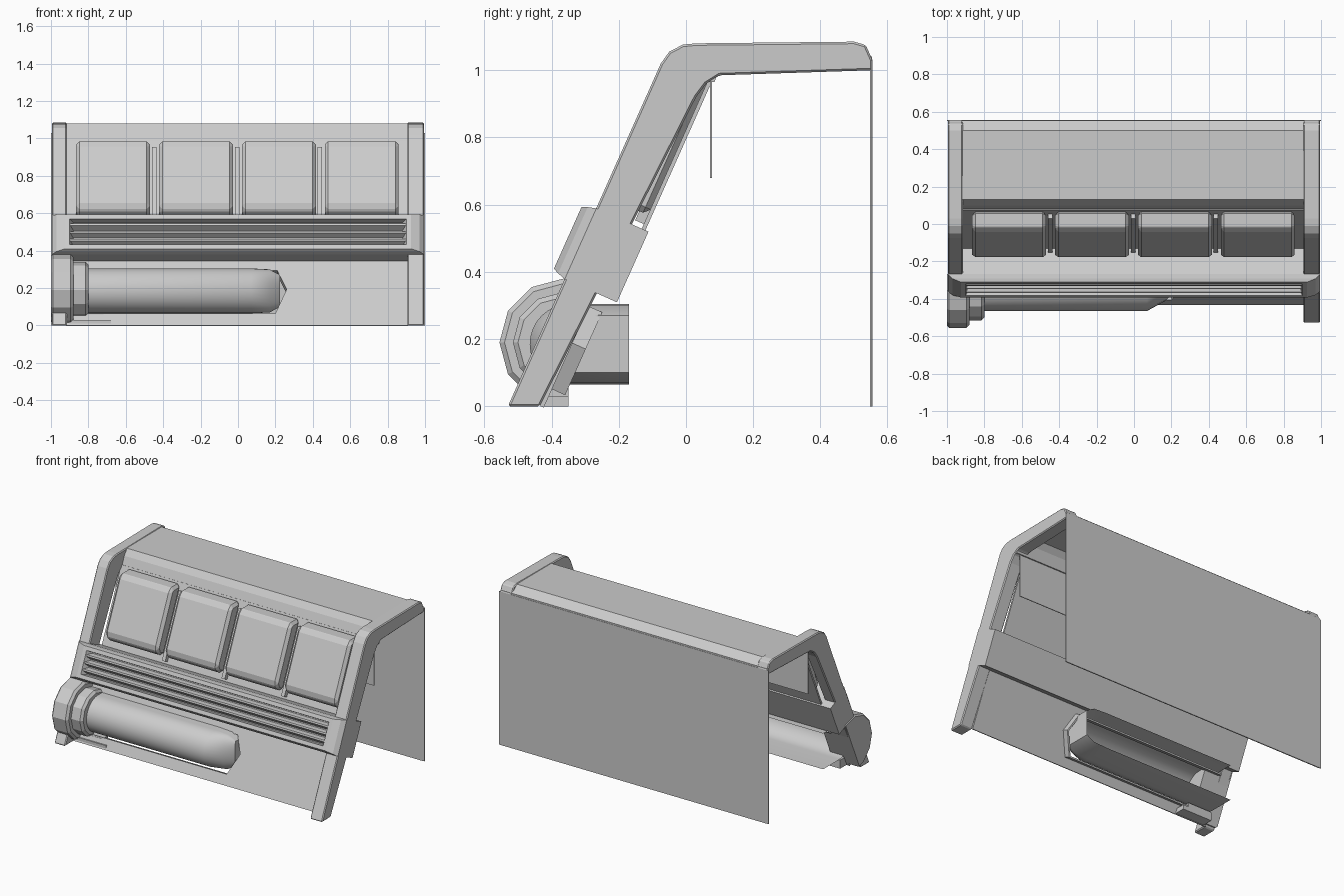
import bpy, bmesh, math
from mathutils import Vector

cube = bpy.data.objects.get("Cube")
if cube:
    bpy.data.objects.remove(cube)

grey = bpy.data.materials.new("plain_grey")
grey.use_nodes = True
grey.diffuse_color = (0.6, 0.6, 0.6, 1)
grey.node_tree.nodes["Principled BSDF"].inputs["Base Color"].default_value = (0.6, 0.6, 0.6, 1)

# Sloped front: v runs up the slope, w points out of it
UP = Vector((0, 0.408, 0.913))
OUT = Vector((0, -0.913, 0.408))
BASE = Vector((0, -0.53, 0))


def slope(x, v, w):
    return BASE + Vector((x, 0, 0)) + UP * v + OUT * w


def finish(name, bm, bevel=0, smooth=False):
    bmesh.ops.recalc_face_normals(bm, faces=bm.faces)
    mesh = bpy.data.meshes.new(name)
    bm.to_mesh(mesh)
    bm.free()
    mesh.materials.append(grey)
    obj = bpy.data.objects.new(name, mesh)
    bpy.context.collection.objects.link(obj)
    if bevel:
        mod = obj.modifiers.new("bevel", "BEVEL")
        mod.width = bevel
        mod.segments = 1
        mod.limit_method = "ANGLE"
    if smooth:
        bpy.ops.object.select_all(action="DESELECT")
        obj.select_set(True)
        bpy.context.view_layer.objects.active = obj
        bpy.ops.object.shade_smooth_by_angle(angle=math.radians(35))
    return obj


def extrude(name, points, direction, bevel=0):
    """Solid from a flat outline pushed along a direction."""
    bm = bmesh.new()
    face = bm.faces.new([bm.verts.new(p) for p in points])
    result = bmesh.ops.extrude_face_region(bm, geom=[face], use_keep_orig=True)
    moved = [g for g in result["geom"] if isinstance(g, bmesh.types.BMVert)]
    bmesh.ops.translate(bm, verts=moved, vec=direction)
    return finish(name, bm, bevel)


def prism_yz(name, profile, x0, x1, bevel=0):
    return extrude(name, [Vector((x0, y, z)) for y, z in profile], Vector((x1 - x0, 0, 0)), bevel)


def prism_slope(name, profile, x0, x1, bevel=0):
    return extrude(name, [slope(x0, v, w) for v, w in profile], Vector((x1 - x0, 0, 0)), bevel)


def rect(a0, a1, b0, b1):
    return [(a0, b0), (a1, b0), (a1, b1), (a0, b1)]


def loft(name, rings, close_end=True, clip=None, smooth=False, closed=True):
    bm = bmesh.new()
    loops = [[bm.verts.new(p) for p in ring] for ring in rings]
    n = len(loops[0])
    for a, b in zip(loops, loops[1:]):
        for i in range(n if closed else n - 1):
            j = (i + 1) % n
            bm.faces.new((a[i], a[j], b[j], b[i]))
    if close_end:
        bm.faces.new(loops[-1])
    if closed:
        bm.faces.new(loops[0][::-1])
    if clip:
        bmesh.ops.bisect_plane(bm, geom=bm.verts[:] + bm.edges[:] + bm.faces[:],
                               plane_co=clip, plane_no=OUT, clear_inner=True)
        bmesh.ops.holes_fill(bm, edges=[e for e in bm.edges if e.is_boundary], sides=0)
    return finish(name, bm, smooth=smooth)


# Bent side frames
frame = [(-0.53, 0), (-0.075, 1.02), (-0.05, 1.055), (-0.01, 1.076), (0.03, 1.08),
         (0.5, 1.085), (0.535, 1.075), (0.555, 1.03), (0.555, 1.0),
         (0.1, 0.985), (0.06, 0.96), (0.03, 0.92), (-0.435, 0)]
prism_yz("right_frame", frame, -0.995, -0.915, 0.006)
prism_yz("left_frame", frame, 0.905, 0.995, 0.006)

# Header, roof and back in one folded sheet
shell = [(0.13, 1.079), (0.5, 1.081), (0.553, 1.04), (0.553, 0), (0.548, 0), (0.548, 1.035),
         (0.5, 1.072), (0.14, 1.07), (0.11, 1.035), (0.085, 0.965), (0.07, 0.965), (0.1, 1.04)]
prism_yz("roof_and_back", shell, -0.99, 0.99)
prism_yz("back_sheet", rect(0.55, 0.555, 0, 1.03), -1, 1)
prism_yz("hanging_sheet", rect(0.072, 0.077, 0.68, 0.98), -0.96, 0.96)

# Upper panel with four raised pads
prism_slope("upper_panel", rect(0.64, 1.15, -0.16, -0.148), -0.92, 0.92)
pad = [(0.69, -0.15), (0.69, -0.09), (0.725, -0.055), (1.09, -0.055), (1.11, -0.07), (1.145, -0.15)]
for i in range(4):
    x = -0.865 + i * 0.443
    prism_slope(f"pad_{i + 1}", pad, x, x + 0.395, 0.018)
for i in range(3):
    x = -0.448 + i * 0.443
    prism_slope(f"pad_divider_{i + 1}", rect(0.66, 1.1, -0.15, -0.12), x - 0.012, x + 0.012)

# Cross band with a tapered rim and pointed ridges
prism_slope("band_core", rect(0.415, 0.645, -0.17, 0.0), -0.995, 0.995)


def outline(x, v0, v1, w):
    return [slope(-x, v0, w), slope(x, v0, w), slope(x, v1, w), slope(-x, v1, w)]


loft("band_rim", [outline(0.995, 0.415, 0.645, 0.0), outline(0.97, 0.422, 0.638, 0.025),
                  outline(0.925, 0.43, 0.63, 0.042), outline(0.9, 0.455, 0.605, 0.042),
                  outline(0.88, 0.46, 0.6, 0.002)], closed=True)
for i in range(3):
    v = 0.485 + i * 0.045
    loft(f"band_ridge_{i + 1}", [outline(0.89, v - 0.02, v + 0.02, 0.0),
                                 outline(0.92, v - 0.005, v + 0.005, 0.036)])

# Lower panel with a slot open at one end
slot = [(-0.9, 0.36), (0.21, 0.36), (0.26, 0.25), (0.2, 0.11), (-0.9, 0.11)]
panel = [(-0.92, 0.04), (0.91, 0.04), (0.91, 0.45), (-0.92, 0.45)] + slot
extrude("lower_panel", [slope(x, v, -0.087) for x, v in panel], OUT * -0.012)
outer = [(-0.9, 0.37), (0.217, 0.37), (0.272, 0.25), (0.207, 0.1), (-0.9, 0.1)]
extrude("slot_wall", [slope(x, v, -0.087) for x, v in slot + outer[::-1]], OUT * -0.055)


# Tube: round in front, straight walls running back
def tube_ring(x, depth, half):
    ring = [Vector((x, -0.17, 0.185 + half))]
    for i in range(17):
        a = math.pi * i / 16
        ring.append(Vector((x, -0.345 - depth * math.sin(a), 0.185 + half * math.cos(a))))
    return ring + [Vector((x, -0.17, 0.185 - half))]


loft("tube", [tube_ring(-0.9, 0.12, 0.12), tube_ring(0.07, 0.12, 0.12),
              tube_ring(0.17, 0.065, 0.115), tube_ring(0.225, 0.01, 0.085)],
     smooth=True, closed=False)


# Stepped end cap on the tube
def cap_ring(x, r):
    return [Vector((x, -0.365 + r * math.cos(i * math.pi / 6), 0.19 + r * math.sin(i * math.pi / 6)))
            for i in range(12)]


loft("tube_cap", [cap_ring(-1.0, 0.18), cap_ring(-0.99, 0.19), cap_ring(-0.895, 0.19),
                  cap_ring(-0.88, 0.175), cap_ring(-0.88, 0.15), cap_ring(-0.815, 0.15),
                  cap_ring(-0.8, 0.135)], clip=slope(0, 0, -0.1))

# Small foot behind the lower edge
prism_yz("foot", rect(-0.43, -0.35, 0, 0.03), -0.9, -0.68)
prism_yz("foot_step", rect(-0.41, -0.35, 0.03, 0.058), -0.9, -0.72)
